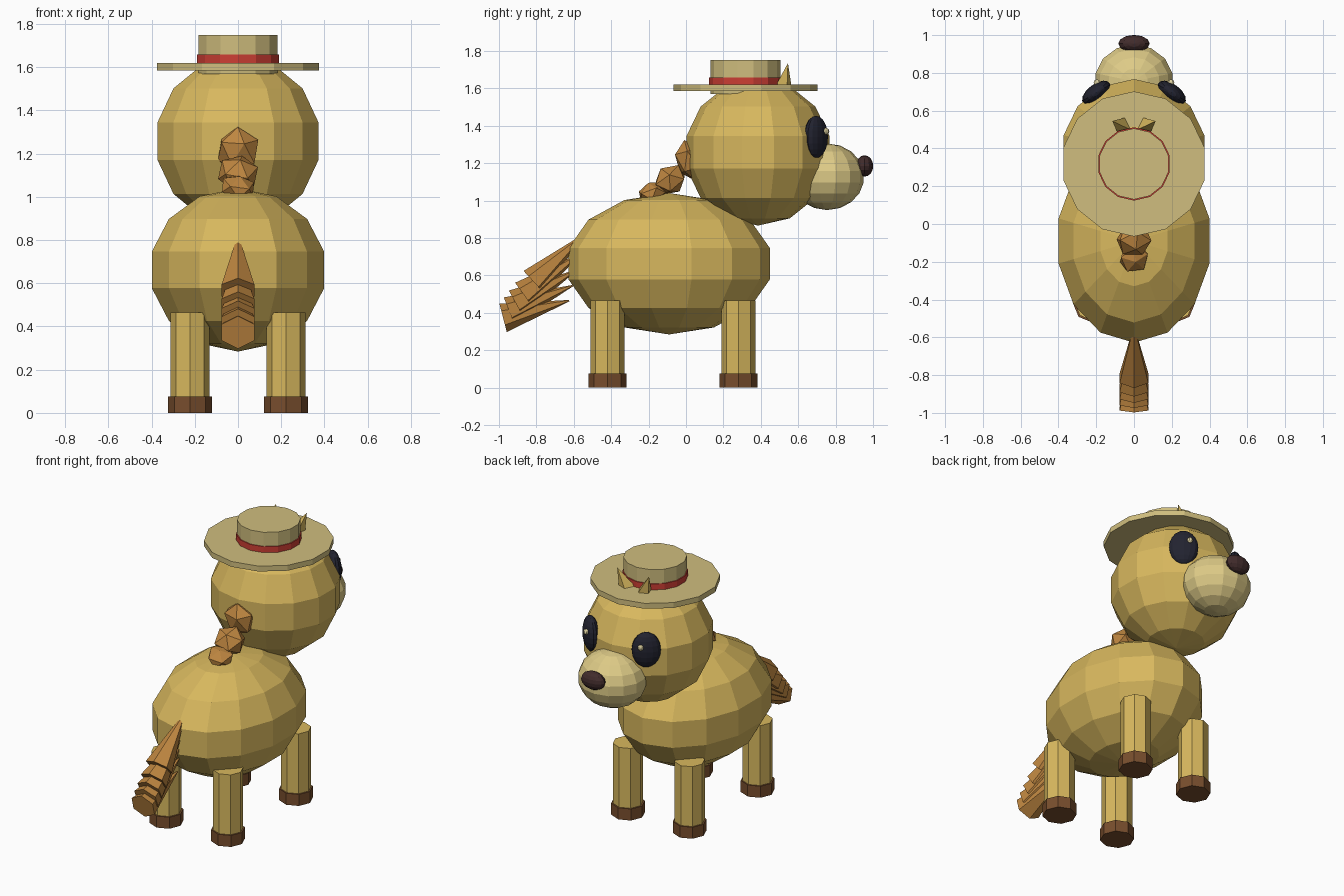
import bpy, bmesh
from math import radians, sin, cos
from mathutils import Matrix, Vector, Euler

cube = bpy.data.objects.get("Cube")
if cube:
    bpy.data.objects.remove(cube, do_unlink=True)


def material(name, *rgb):
    linear = [((c / 255 + 0.055) / 1.055) ** 2.4 for c in rgb] + [1]
    m = bpy.data.materials.new(name)
    m.use_nodes = True
    m.diffuse_color = linear
    m.node_tree.nodes["Principled BSDF"].inputs["Base Color"].default_value = linear
    return m


gold = material("golden_fur", 216, 184, 94)
cream = material("pale_muzzle", 222, 203, 135)
straw = material("straw", 208, 190, 126)
red = material("red_ribbon", 205, 62, 52)
brown = material("brown_hair", 190, 134, 64)
hoof = material("dark_brown_foot", 120, 78, 45)
navy = material("dark_eye", 34, 35, 48)
black = material("nose_brown", 66, 44, 44)
glint = material("eye_glint", 228, 215, 165)


def finish(name, bm, mat, loc, rot):
    mesh = bpy.data.meshes.new(name)
    bm.to_mesh(mesh)
    bm.free()
    mesh.materials.append(mat)
    ob = bpy.data.objects.new(name, mesh)
    ob.location = loc
    ob.rotation_euler = rot
    bpy.context.collection.objects.link(ob)
    return ob


def ball(name, mat, loc, size, rot=(0, 0, 0), segs=14, rows=7):
    bm = bmesh.new()
    bmesh.ops.create_uvsphere(bm, u_segments=segs, v_segments=rows, radius=1,
                              matrix=Matrix.Diagonal((*size, 1)))
    return finish(name, bm, mat, loc, rot)


def chunk(name, mat, loc, size, rot):
    bm = bmesh.new()
    bmesh.ops.create_icosphere(bm, subdivisions=1, radius=1,
                               matrix=Matrix.Diagonal((*size, 1)))
    return finish(name, bm, mat, loc, rot)


def cone(name, mat, base, axis_len, r1, r2, segs, rot=(0, 0, 0)):
    # the origin sits in the centre of the base
    bm = bmesh.new()
    bmesh.ops.create_cone(bm, cap_ends=True, segments=segs, radius1=r1, radius2=r2,
                          depth=axis_len, matrix=Matrix.Translation((0, 0, axis_len / 2)))
    return finish(name, bm, mat, base, rot)


# Body and head
ball("body", gold, (0, -0.09, 0.662), (0.42, 0.552, 0.378))
ball("head", gold, (0, 0.385, 1.258), (0.392, 0.392, 0.392))
ball("muzzle", cream, (0, 0.755, 1.127), (0.212, 0.198, 0.178), rows=9)
ball("nose", black, (0, 0.955, 1.185), (0.083, 0.046, 0.057), segs=12, rows=8)

# Eyes with glints, ears
for s, side in ((1, "left"), (-1, "right")):
    centre = Vector((s * 0.2, 0.695, 1.34))
    outward = Vector((s * 0.6, 0.8, 0))
    inward = Vector((-s * 0.8, 0.6, 0))
    ball(side + "_eye", navy, centre, (0.088, 0.045, 0.113),
         (0, 0, -s * radians(37)), 14, 10)
    ball(side + "_eye_glint", glint, centre + outward * 0.04 + inward * 0.035 + Vector((0, 0, 0.03)),
         (0.018, 0.018, 0.018), segs=8, rows=6)
    base = Vector((s * 0.02, 0.5, 1.5))
    lean = Vector((s * 0.115, 0.545, 1.735)) - base
    cone(side + "_ear", gold, base, lean.length, 0.09, 0, 4,
         lean.to_track_quat("Z", "Y").to_euler())

# Legs and feet
for s, side in ((1, "left"), (-1, "right")):
    for y, end in ((0.28, "head_end"), (-0.42, "tail_end")):
        cone(f"{side}_{end}_leg", gold, (s * 0.222, y, 0.05), 0.415, 0.091, 0.091, 8)
        cone(f"{side}_{end}_foot", hoof, (s * 0.222, y, 0), 0.075, 0.101, 0.101, 8)

# Hat
cone("hat_brim", straw, (0, 0.318, 1.585), 0.035, 0.384, 0.384, 14)
cone("hat_crown", straw, (0, 0.318, 1.57), 0.18, 0.188, 0.188, 14)
cone("hat_ribbon", red, (0, 0.318, 1.615), 0.044, 0.194, 0.194, 14)

# Mane tufts down the neck
for i, (y, z, size, tilt) in enumerate((
        (0.02, 1.215, (0.105, 0.08, 0.112), 15),
        (-0.085, 1.11, (0.1, 0.095, 0.08), 40),
        (-0.18, 1.045, (0.085, 0.085, 0.055), 25))):
    chunk(f"mane_tuft_{i + 1}", brown, (0, y, z), size, (radians(tilt), 0, radians(12 * i)))

# Tail of fanned, overlapping cones with their points in the body
top_corners = ((-0.87, 0.625), (-0.915, 0.562), (-0.948, 0.52), (-0.975, 0.484), (-0.998, 0.45))
for i, (y, z) in enumerate(top_corners):
    a = radians(43 - 7.1 * i)
    base = (0, y + 0.08 * sin(a), z - 0.08 * cos(a))
    ob = cone(f"tail_lock_{i + 1}", brown, base, 0.365, 0.078, 0.004, 6,
              (a - radians(90), 0, 0))
    ob.scale.x = 1.12
